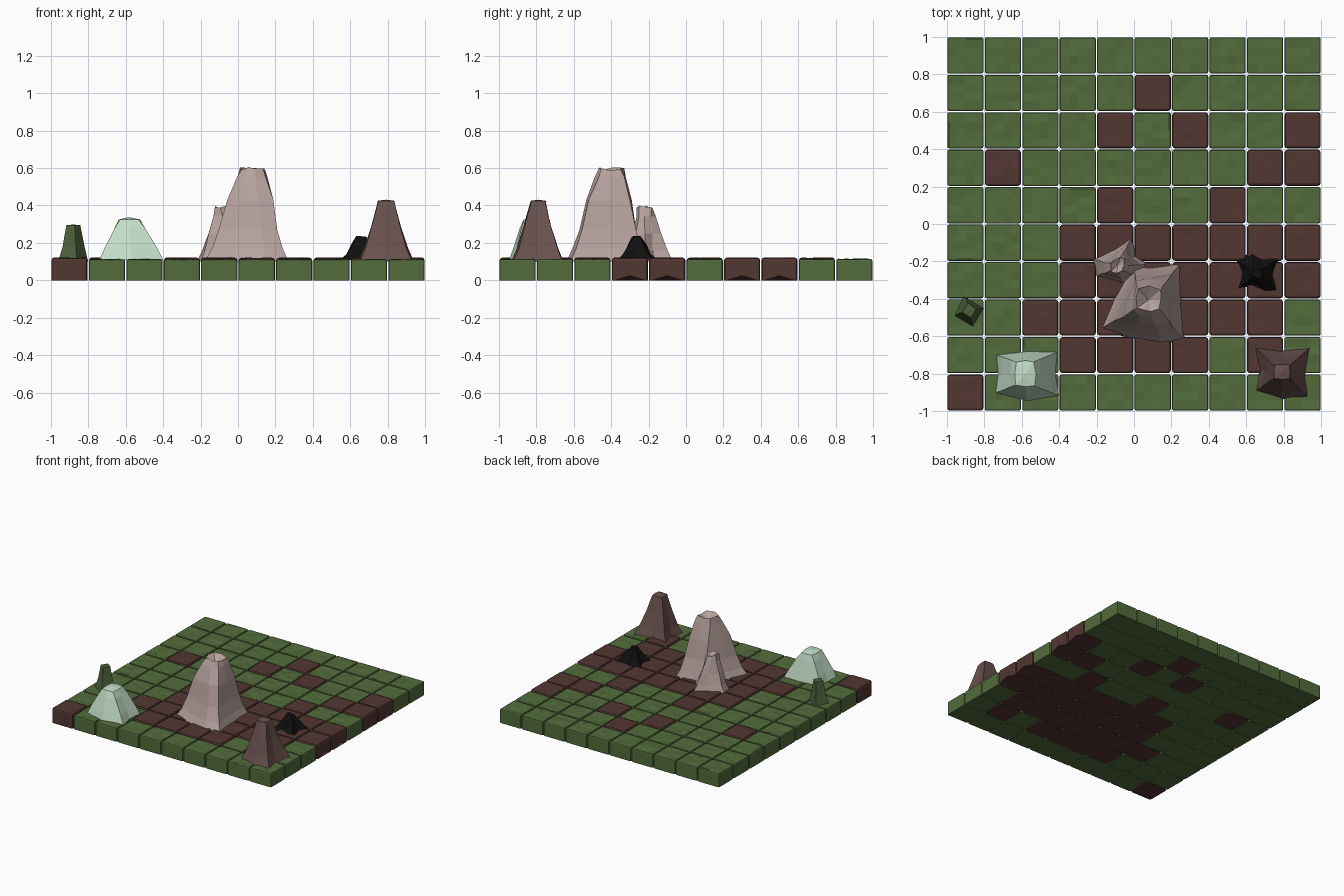
import bpy, bmesh, random
from mathutils import Vector

if "Cube" in bpy.data.objects:
    bpy.data.objects.remove(bpy.data.objects["Cube"])

rng = random.Random(4)


def material(name, rgb):
    m = bpy.data.materials.new(name)
    m.diffuse_color = (*rgb, 1)
    m.use_nodes = True
    m.node_tree.nodes["Principled BSDF"].inputs["Base Color"].default_value = m.diffuse_color
    return m


GRASS = material("grass", (0.085, 0.15, 0.045))
SOIL = material("soil", (0.085, 0.038, 0.032))
PINK = material("pink_stone", (0.47, 0.36, 0.34))
MINT = material("mint_stone", (0.55, 0.73, 0.58))
BROWN = material("brown_stone", (0.14, 0.082, 0.075))
BLACK = material("black_stone", (0.005, 0.005, 0.005))
MOSS = material("moss_stone", (0.075, 0.12, 0.045))


def finish(name, bm, mat):
    bmesh.ops.recalc_face_normals(bm, faces=bm.faces[:])
    me = bpy.data.meshes.new(name)
    bm.to_mesh(me)
    bm.free()
    me.materials.append(mat)
    ob = bpy.data.objects.new(name, me)
    bpy.context.collection.objects.link(ob)
    return ob


def tile(name, x, y, height, edge, bump, mat, notch=0.0):
    """Rounded block with a slightly uneven top and optional notch under the +x side."""
    bm = bmesh.new()
    bmesh.ops.create_cube(bm, size=1)
    for v in bm.verts:
        v.co = Vector((x + v.co.x * 0.193, y + v.co.y * 0.193, (v.co.z + 0.5) * height))
    edges = [e for e in bm.edges if max(v.co.z for v in e.verts) > 0.01]
    bmesh.ops.bevel(bm, geom=edges, offset=edge, segments=2, profile=0.5, affect='EDGES')
    top = max(bm.faces, key=lambda f: f.calc_center_median().z)
    r = bmesh.ops.subdivide_edges(bm, edges=top.edges[:], cuts=3, use_grid_fill=True)
    for v in {g for g in r["geom_inner"] if isinstance(g, bmesh.types.BMVert)}:
        v.co.z += rng.uniform(-bump, bump * 0.4)
    if notch:
        low = [e for e in bm.edges if all(v.co.z < 0.001 and v.co.x > x + 0.09 for v in e.verts)
               and e.calc_length() > 0.1]
        r = bmesh.ops.subdivide_edges(bm, edges=low, cuts=1)
        for g in r["geom_inner"]:
            if isinstance(g, bmesh.types.BMVert):
                g.co.z = notch
    finish(name, bm, mat)


# Ground: rows run from back to front, s = soil, g = grass
ROWS = ["gggggggggg", "gggggsgggg", "ggggsgsggs", "gsggggggss", "ggggsggsgg",
        "gggsssssss", "gggsssssss", "ggsssssssg", "gggssssgsg", "sggggggggg"]
for r, row in enumerate(ROWS):
    for c, kind in enumerate(row):
        x, y = -0.9 + 0.2 * c, 0.9 - 0.2 * r
        if kind == "s":
            tile(f"soil_tile_{r}_{c}", x, y, 0.121, 0.015, 0.004, SOIL, 0.025)
        else:
            tile(f"grass_tile_{r}_{c}", x, y, 0.113, 0.010, 0.007, GRASS)


def rock(name, base, top, profile, mat, jitter=0.0, crater=0.0, rim=0.0):
    """Loft from a base outline to a top outline; profile holds (blend, height) rings."""
    bm = bmesh.new()
    rings = []
    for i, (t, z) in enumerate(profile):
        j = jitter if i else 0
        dz = rim if i == len(profile) - 1 else 0
        rings.append([bm.verts.new((b[0] + (a[0] - b[0]) * t + rng.uniform(-j, j),
                                    b[1] + (a[1] - b[1]) * t + rng.uniform(-j, j),
                                    z + rng.uniform(-dz, 0)))
                      for b, a in zip(base, top)])
    n = len(base)
    for lo, hi in zip(rings, rings[1:]):
        for k in range(n):
            bm.faces.new((lo[k], lo[(k + 1) % n], hi[(k + 1) % n], hi[k]))
    bm.faces.new(rings[0][::-1])
    mid = sum((v.co for v in rings[-1]), Vector()) / n
    cv = bm.verts.new(mid - Vector((0, 0, crater)))
    for k in range(n):
        bm.faces.new((rings[-1][k], rings[-1][(k + 1) % n], cv))
    finish(name, bm, mat)


# Large central stone with a broken hollow tip
rock("large_stone",
     [(-0.18, -0.56), (-0.03, -0.61), (0.15, -0.64), (0.27, -0.62), (0.255, -0.42),
      (0.25, -0.21), (0.10, -0.23), (-0.01, -0.22), (-0.12, -0.42)],
     [(0.02, -0.45), (0.05, -0.465), (0.09, -0.465), (0.13, -0.45), (0.145, -0.40),
      (0.14, -0.35), (0.08, -0.335), (0.02, -0.35), (0.015, -0.40)],
     [(0, 0.10), (0.2, 0.17), (0.4, 0.27), (0.62, 0.43), (0.87, 0.55), (1, 0.605)],
     PINK, 0.006, 0.05, 0.02)

# Smaller stone leaning beside it
rock("small_stone",
     [(-0.20, -0.28), (-0.06, -0.32), (0.03, -0.28), (0.07, -0.21), (0.01, -0.17),
      (-0.01, -0.07), (-0.10, -0.13), (-0.22, -0.19)],
     [(-0.12, -0.25), (-0.09, -0.26), (-0.06, -0.25), (-0.05, -0.22), (-0.055, -0.19),
      (-0.07, -0.18), (-0.10, -0.185), (-0.12, -0.21)],
     [(0, 0.10), (0.3, 0.16), (0.6, 0.25), (0.85, 0.34), (1, 0.40)],
     PINK, 0.006, 0.03, 0.02)

# Mint stone, broad and low
rock("mint_stone",
     [(-0.74, -0.90), (-0.57, -0.945), (-0.40, -0.915), (-0.42, -0.80),
      (-0.41, -0.685), (-0.57, -0.68), (-0.735, -0.70), (-0.725, -0.80)],
     [(-0.63, -0.86), (-0.58, -0.87), (-0.53, -0.865), (-0.525, -0.80),
      (-0.535, -0.735), (-0.58, -0.73), (-0.63, -0.735), (-0.635, -0.80)],
     [(0, 0.11), (0.25, 0.17), (0.75, 0.28), (1, 0.325)], MINT, 0.003, -0.012)

# Brown stone at the front right corner
rock("brown_stone",
     [(0.65, -0.89), (0.79, -0.935), (0.93, -0.925), (0.915, -0.80),
      (0.94, -0.66), (0.79, -0.675), (0.64, -0.655), (0.67, -0.78)],
     [(0.75, -0.825), (0.79, -0.83), (0.83, -0.825), (0.832, -0.79),
      (0.83, -0.755), (0.79, -0.75), (0.75, -0.755), (0.748, -0.79)],
     [(0, 0.10), (0.3, 0.17), (0.65, 0.29), (0.95, 0.41), (1, 0.425)], BROWN, 0.003, -0.006)

# Jagged black stone
rock("black_stone",
     [(0.55, -0.35), (0.62, -0.33), (0.70, -0.365), (0.77, -0.36), (0.745, -0.27),
      (0.775, -0.18), (0.69, -0.19), (0.63, -0.15), (0.545, -0.19), (0.575, -0.26)],
     [(0.635, -0.28), (0.645, -0.285), (0.66, -0.285), (0.675, -0.28), (0.68, -0.265),
      (0.675, -0.25), (0.66, -0.245), (0.645, -0.245), (0.635, -0.25), (0.63, -0.265)],
     [(0, 0.11), (0.35, 0.14), (0.65, 0.19), (1, 0.24)], BLACK, 0.006, 0, 0.01)

# Narrow mossy stone on the left
rock("moss_stone",
     [(-0.96, -0.49), (-0.86, -0.55), (-0.80, -0.45), (-0.91, -0.385)],
     [(-0.915, -0.47), (-0.87, -0.50), (-0.84, -0.455), (-0.885, -0.42)],
     [(0, 0.10), (0.5, 0.18), (1, 0.295)], MOSS, 0.002, -0.003)
